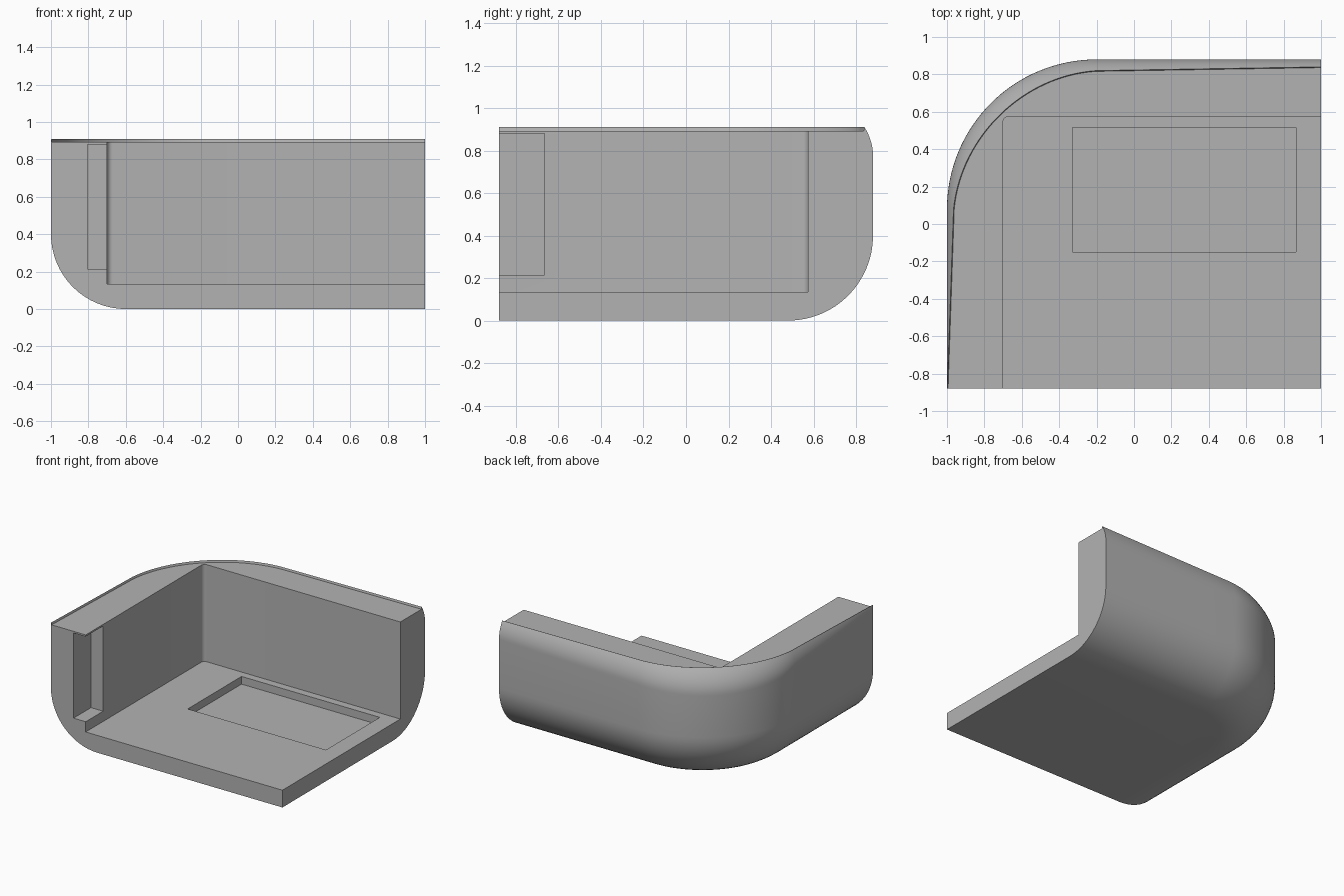
import bpy, bmesh, math
from mathutils import Vector

default = bpy.data.objects.get("Cube")
if default:
    bpy.data.objects.remove(default, do_unlink=True)

grey = bpy.data.materials.new("plain grey")
grey.use_nodes = True
colour = (0.45, 0.45, 0.45, 1)
grey.diffuse_color = colour
grey.node_tree.nodes["Principled BSDF"].inputs["Base Color"].default_value = colour

W, D = 1.0, 0.88                   # half width and half depth
TOP, LEDGE = 0.91, 0.893           # rim crest and flat wall top
CORNER, BELLY, SHOULDER = 0.8, 0.4, 0.22   # outer radii
FLOOR = 0.135


def add_object(name, bm):
    bmesh.ops.recalc_face_normals(bm, faces=bm.faces[:])
    mesh = bpy.data.meshes.new(name)
    bm.to_mesh(mesh)
    bm.free()
    mesh.materials.append(grey)
    obj = bpy.data.objects.new(name, mesh)
    bpy.context.collection.objects.link(obj)
    return obj


def rail():
    """Outer wall line as (position, outward normal, rim inset)."""
    back, side = Vector((0, 1, 0)), Vector((-1, 0, 0))
    centre = Vector((CORNER - W, D - CORNER, 0))
    steps = 32
    out = []
    for i in range(6):
        t = i / 6
        out.append((Vector((W + (centre.x - W) * t, D, 0)), back, 0.04 + 0.02 * t))
    for i in range(steps + 1):
        t = i / steps
        a = math.pi / 2 * (1 + t)
        n = Vector((math.cos(a), math.sin(a), 0))
        out.append((centre + n * CORNER, n, 0.06 - 0.025 * t + 0.03 * math.sin(math.pi * t)))
    for i in range(1, 7):
        t = i / 6
        out.append((Vector((-W, centre.y + (-D - centre.y) * t, 0)), side,
                    0.035 * (1 - t) + 0.002 * t))
    return out


def section(inset):
    """Wall section from the underside to the flat top, as (inset, height)."""
    pts = []
    for i in range(17):
        a = math.pi / 2 * i / 16
        pts.append((BELLY * (1 - math.sin(a)), BELLY * (1 - math.cos(a))))
    rise = math.sqrt(2 * SHOULDER * inset)
    for i in range(9):
        t = i / 8
        pts.append((inset * t * t, TOP - rise * (1 - t)))
    pts.append((inset + 0.004, LEDGE))
    return pts


# Rounded outer body, swept along the two walls and closed at the cut sides
bm = bmesh.new()
columns = [[bm.verts.new(p - n * d + Vector((0, 0, z))) for d, z in section(c)]
           for p, n, c in rail()]
low = bm.verts.new((W, -D, 0))
high = bm.verts.new((W, -D, LEDGE))
for a, b in zip(columns, columns[1:]):
    for i in range(len(a) - 1):
        bm.faces.new((a[i], b[i], b[i + 1], a[i + 1]))
bm.faces.new([c[0] for c in columns] + [low])
bm.faces.new([c[-1] for c in columns] + [high])
for end in (columns[0], columns[-1]):
    bm.faces.new(end + [high, low])
body = add_object("corner_shell", bm)


def cut(name, lo, hi, rounded=0):
    """Cut a box from the body, optionally rounding its inner upright edge."""
    cbm = bmesh.new()
    bmesh.ops.create_cube(cbm, size=1)
    for v in cbm.verts:
        v.co = Vector([(h if c > 0 else l) for c, l, h in zip(v.co, lo, hi)])
    if rounded:
        edges = [e for e in cbm.edges
                 if all(abs(v.co.x - lo[0]) < 1e-4 and abs(v.co.y - hi[1]) < 1e-4
                        for v in e.verts)]
        bmesh.ops.bevel(cbm, geom=edges, offset=rounded, segments=6,
                        profile=0.5, affect='EDGES')
    cutter = add_object(name, cbm)
    cutter.hide_render = True
    mod = body.modifiers.new(name, 'BOOLEAN')
    mod.operation = 'DIFFERENCE'
    mod.solver = 'EXACT'
    mod.object = cutter
    bpy.context.view_layer.objects.active = body
    bpy.ops.object.modifier_apply(modifier=mod.name)
    bpy.data.objects.remove(cutter, do_unlink=True)


# Inner room, side notch and shallow floor recess
cut("room_cutter", (-0.7, -1.2, FLOOR), (1.3, 0.575, 1.3), 0.03)
cut("notch_cutter", (-0.805, -1.2, 0.215), (-0.6, -0.665, 0.88))
cut("recess_cutter", (-0.33, -0.15, FLOOR - 0.06), (0.865, 0.515, 0.3))

# Smooth the curved faces and keep the cut edges crisp
bpy.context.view_layer.update()
body.select_set(True)
bpy.context.view_layer.objects.active = body
bpy.ops.object.shade_smooth_by_angle(angle=math.radians(30))
